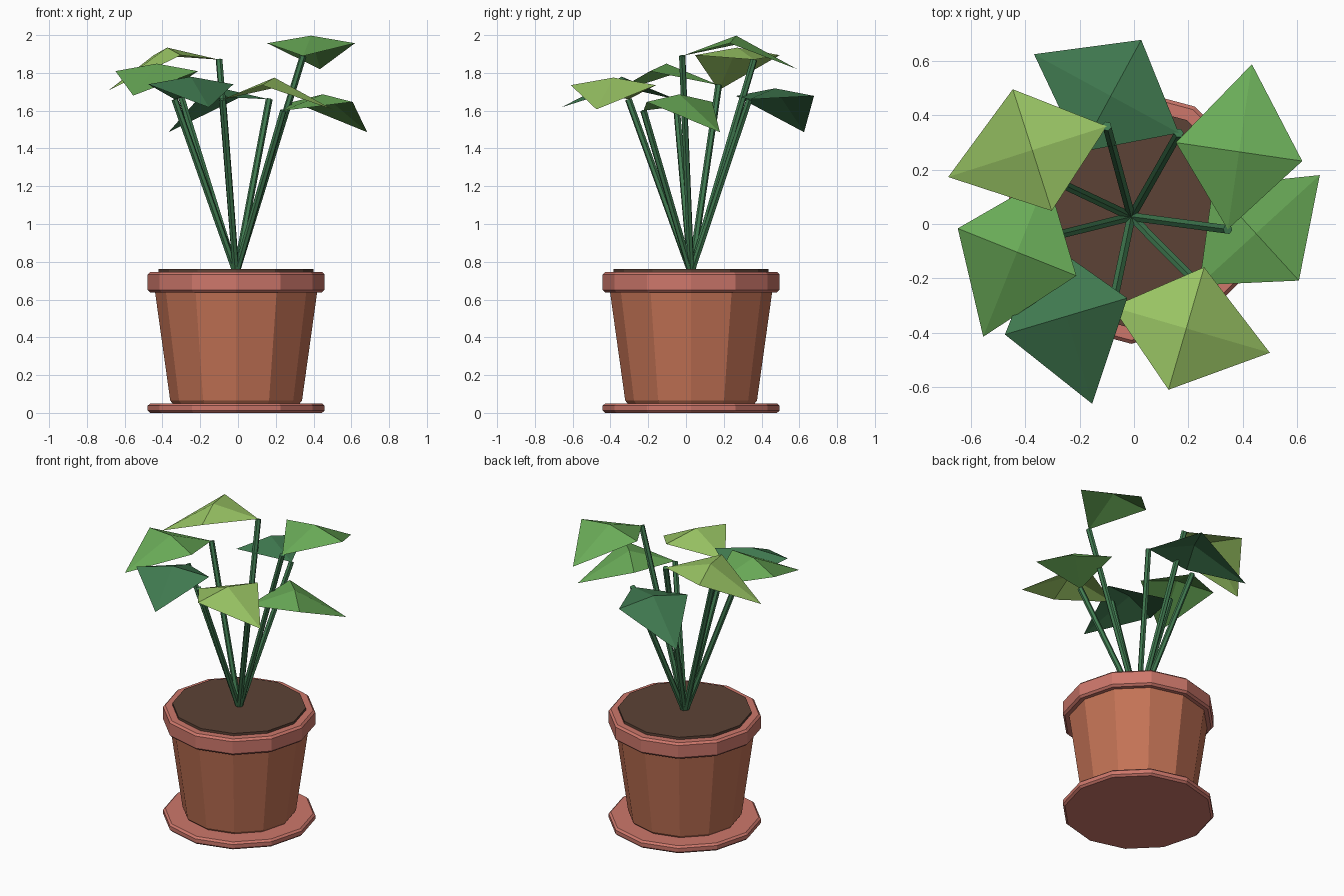
import bpy, bmesh, math
from mathutils import Vector

if "Cube" in bpy.data.objects:
    bpy.data.objects.remove(bpy.data.objects["Cube"])

CX, CY = -0.01, 0.027      # axis of the pot
SIDES = 12


def material(name, r, g, b):
    def lin(c):
        c /= 255
        return c / 12.92 if c <= 0.04045 else ((c + 0.055) / 1.055) ** 2.4
    m = bpy.data.materials.new(name)
    m.diffuse_color = (lin(r), lin(g), lin(b), 1)
    m.use_nodes = True
    m.node_tree.nodes["Principled BSDF"].inputs["Base Color"].default_value = m.diffuse_color
    return m


TERRACOTTA = material("terracotta", 196, 115, 86)
CLAY = material("pink_clay", 205, 119, 107)
SOIL = material("soil_brown", 92, 66, 54)
DARK = material("dark_green", 64, 122, 80)
MID = material("mid_green", 106, 172, 88)
LIGHT = material("light_green", 156, 200, 102)


def finish(name, bm, mat):
    me = bpy.data.meshes.new(name)
    bm.to_mesh(me)
    bm.free()
    me.materials.append(mat)
    ob = bpy.data.objects.new(name, me)
    bpy.context.collection.objects.link(ob)
    return ob


def lathe(name, profile, mat):
    """Closed 12-sided solid from (radius, height) points, bottom to top."""
    bm = bmesh.new()
    rings = []
    for r, z in profile:
        rings.append([bm.verts.new((CX + r * math.cos(a), CY + r * math.sin(a), z))
                      for a in (math.tau * i / SIDES for i in range(SIDES))])
    for lo, hi in zip(rings, rings[1:]):
        for i in range(SIDES):
            j = (i + 1) % SIDES
            bm.faces.new((lo[i], lo[j], hi[j], hi[i]))
    bm.faces.new(rings[0][::-1])
    bm.faces.new(rings[-1])
    return finish(name, bm, mat)


def stem(name, top, radius=0.018):
    """Straight six-sided stalk from the soil to the leaf base."""
    a, b = Vector((CX, CY, 0.74)), Vector(top)
    d = b - a
    bm = bmesh.new()
    bmesh.ops.create_cone(bm, cap_ends=True, segments=6, radius1=radius,
                          radius2=radius, depth=d.length)
    bm.transform(d.to_track_quat('Z', 'Y').to_matrix().to_4x4())
    bmesh.ops.translate(bm, verts=bm.verts, vec=(a + b) / 2)
    return finish(name, bm, DARK)


def leaf(name, base, tip, mat):
    """Kite-shaped leaf folded up to a raised middle point."""
    base, tip = Vector(base), Vector(tip)
    mid = base.lerp(tip, 0.47)
    side = (tip - base).cross(Vector((0, 0, 1))).normalized() * 0.235
    up = Vector((0, 0, 1))
    bm = bmesh.new()
    peak = bm.verts.new(mid + up * 0.14)
    rim = [bm.verts.new(p) for p in
           (base, mid + side + up * 0.10, tip, mid - side + up * 0.10)]
    for i in range(4):
        bm.faces.new((peak, rim[i], rim[(i + 1) % 4]))
    return finish(name, bm, mat)


# Pot parts
lathe("saucer", [(0.455, 0), (0.468, 0.012), (0.468, 0.038), (0.455, 0.05)], CLAY)
lathe("pot_body", [(0.335, 0.048), (0.349, 0.066), (0.432, 0.66)], TERRACOTTA)
lathe("pot_rim", [(0.455, 0.638), (0.468, 0.651), (0.468, 0.733), (0.455, 0.746)], CLAY)
lathe("soil", [(0.41, 0.70), (0.41, 0.762)], SOIL)

# Leaf base (stem top), leaf tip, colour
plants = [
    ((-0.10, 0.36, 1.87), (-0.684, 0.173, 1.708), LIGHT),
    ((0.345, -0.02, 1.89), (0.434, 0.588, 1.82), MID),
    ((0.24, -0.225, 1.60), (0.684, 0.18, 1.486), MID),
    ((-0.08, -0.305, 1.66), (0.50, -0.474, 1.607), LIGHT),
    ((-0.335, -0.054, 1.66), (-0.154, -0.662, 1.617), DARK),
    ((-0.32, 0.173, 1.735), (-0.555, -0.415, 1.68), MID),
    ((0.165, 0.335, 1.66), (-0.368, 0.625, 1.486), DARK),
]
for n, (base, tip, mat) in enumerate(plants, 1):
    stem(f"stem_{n}", base)
    leaf(f"leaf_{n}", base, tip, mat)
